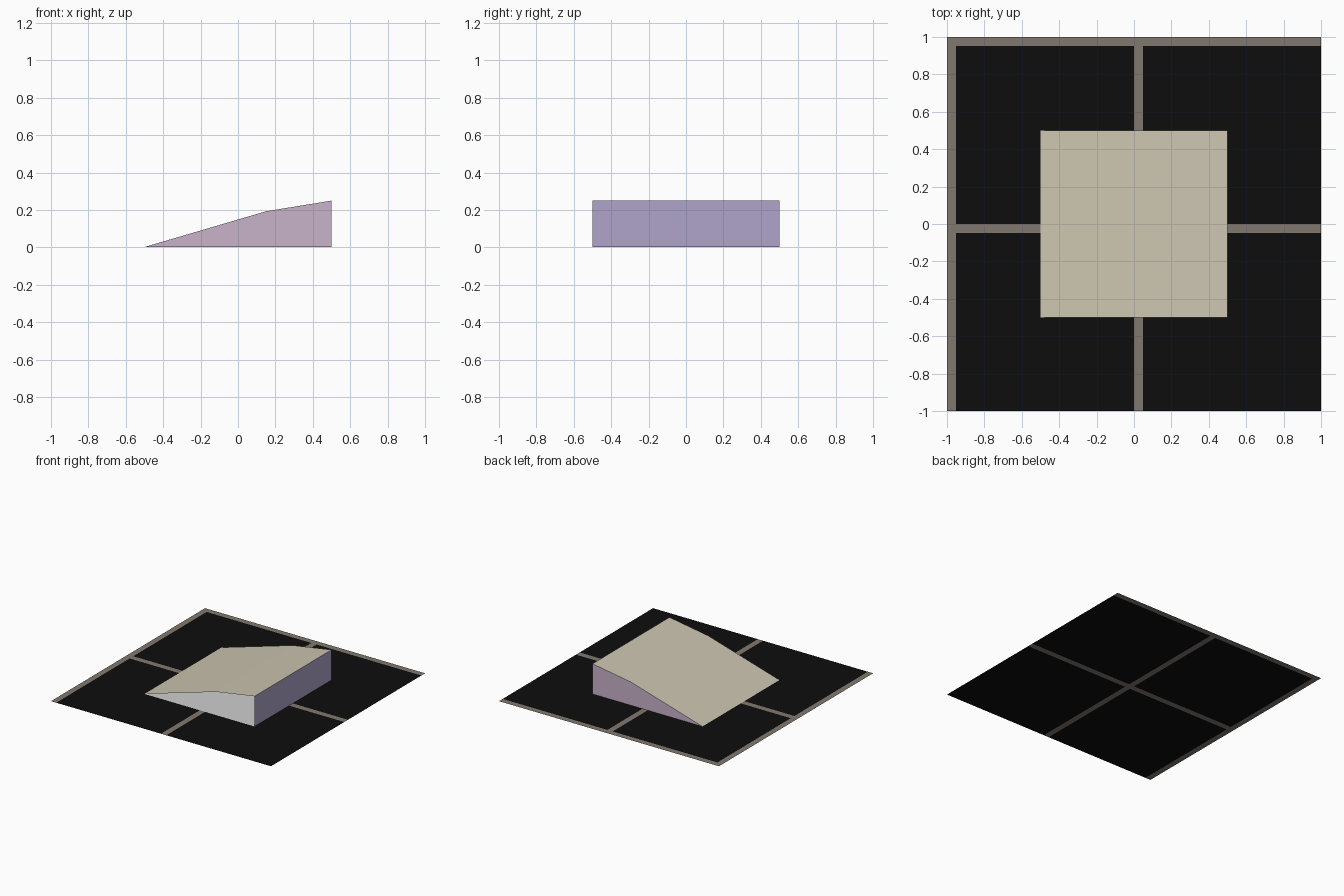
import bpy, bmesh

if "Cube" in bpy.data.objects:
    bpy.data.objects.remove(bpy.data.objects["Cube"])


def material(name, rgb):
    """Flat colour from 0-255 screen values, stored as linear."""
    def lin(c):
        c /= 255
        return c / 12.92 if c <= 0.04045 else ((c + 0.055) / 1.055) ** 2.4
    m = bpy.data.materials.new(name)
    m.diffuse_color = (*[lin(c) for c in rgb], 1)
    m.use_nodes = True
    m.node_tree.nodes["Principled BSDF"].inputs["Base Color"].default_value = m.diffuse_color
    return m


def make_object(name, bm, mats):
    mesh = bpy.data.meshes.new(name)
    bm.to_mesh(mesh)
    bm.free()
    for m in mats:
        mesh.materials.append(m)
    ob = bpy.data.objects.new(name, mesh)
    bpy.context.collection.objects.link(ob)
    return ob


black = material("black_tile", (13, 13, 13))
grout = material("grey_brown_grout", (129, 121, 111))
beige = material("beige_top", (204, 197, 177))
pink = material("pink_back", (200, 178, 202))
purple = material("purple_side", (176, 165, 203))
white = material("pale_grey_base", (206, 206, 206))

# Floor sheet: four tiles, each with a grout strip on its left and back edges
W = 0.048
xs = [-1, -1 + W, 0, W, 1]
ys = [-1, -W, 0, 1 - W, 1]
bm = bmesh.new()
grid = [[bm.verts.new((x, y, 0)) for y in ys] for x in xs]
for i in range(4):
    for j in range(4):
        f = bm.faces.new((grid[i][j], grid[i + 1][j],
                          grid[i + 1][j + 1], grid[i][j + 1]))
        f.material_index = 0 if (i % 2 == 1 and j % 2 == 0) else 1
make_object("tiled_floor", bm, [black, grout])

# Hollow ramp: profile swept from front to back, open at the front
B = 0.002
profile = [(-0.5, B), (0.5, B), (0.5, 0.25), (0.15, 0.193)]
side_colours = [3, 2, 0, 0]          # base, right side, two slopes
bm = bmesh.new()
front = [bm.verts.new((x, -0.5, z)) for x, z in profile]
back = [bm.verts.new((x, 0.5, z)) for x, z in profile]
for i, colour in enumerate(side_colours):
    j = (i + 1) % 4
    bm.faces.new((front[i], front[j], back[j], back[i])).material_index = colour
bm.faces.new(back[::-1]).material_index = 1
bmesh.ops.recalc_face_normals(bm, faces=bm.faces)
make_object("ramp", bm, [beige, pink, purple, white])
